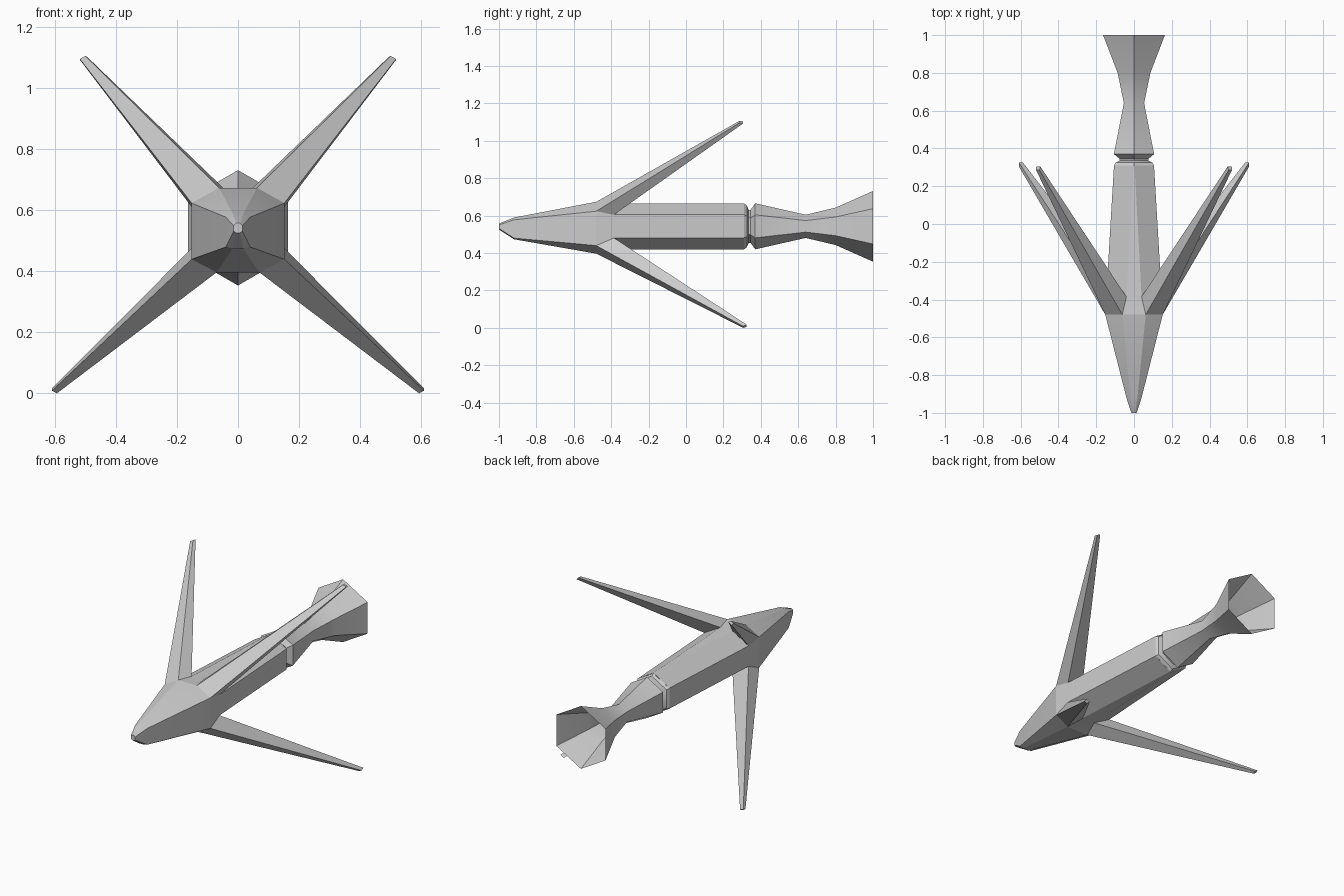
import bpy, bmesh, math
from mathutils import Vector

if "Cube" in bpy.data.objects:
    bpy.data.objects.remove(bpy.data.objects["Cube"])

CZ = 0.543


def finish(bm, name, angle):
    bmesh.ops.recalc_face_normals(bm, faces=bm.faces)
    mesh = bpy.data.meshes.new(name)
    bm.to_mesh(mesh)
    bm.free()
    ob = bpy.data.objects.new(name, mesh)
    bpy.context.collection.objects.link(ob)
    bpy.ops.object.select_all(action='DESELECT')
    ob.select_set(True)
    bpy.context.view_layer.objects.active = ob
    bpy.ops.object.shade_smooth_by_angle(angle=math.radians(angle))
    return ob


def ring8(bm, y, xt, zt, xs, zu, zl, xb, zb):
    pts = [(xt, zt), (xs, zu), (xs, zl), (xb, zb),
           (-xb, zb), (-xs, zl), (-xs, zu), (-xt, zt)]
    return [bm.verts.new((x, y, z)) for x, z in pts]


# Pronged head and shaft: eight-sided sections from nose to rear
sections = [
    (-1.00, 0.006, 0.558, 0.014, 0.550, 0.532, 0.006, 0.526),
    (-0.92, 0.018, 0.590, 0.040, 0.578, 0.480, 0.018, 0.474),
    (-0.48, 0.062, 0.674, 0.152, 0.624, 0.440, 0.070, 0.397),
    (-0.385, 0.040, 0.666, 0.147, 0.605, 0.481, 0.040, 0.420),
    (0.31, 0.003, 0.666, 0.106, 0.605, 0.481, 0.003, 0.420),
]
bm = bmesh.new()
rings = [ring8(bm, *s) for s in sections]
# corner quads of the shoulder that grow into prongs: index -> tip centre
tips = {0: (0.508, 0.295, 1.10), 6: (-0.508, 0.295, 1.10),
        2: (0.600, 0.315, 0.008), 4: (-0.600, 0.315, 0.008)}
for r, (a, b) in enumerate(zip(rings, rings[1:])):
    for i in range(8):
        j = (i + 1) % 8
        quad = [a[i], a[j], b[j], b[i]]
        if r == 2 and i in tips:
            mid = sum((v.co for v in quad), Vector()) / 4
            end = [bm.verts.new(Vector(tips[i]) + (v.co - mid) * 0.2) for v in quad]
            for k in range(4):
                m = (k + 1) % 4
                bm.faces.new((quad[k], quad[m], end[m], end[k]))
            bm.faces.new(end)
        else:
            bm.faces.new(quad)
bm.faces.new(rings[0])
finish(bm, "pronged_head_and_shaft", 15)

# Grooved collar and flared, open tail: six-sided sections (y, radius)
bm = bmesh.new()
prev = None
for y, rad in [(0.31, 0.123), (0.325, 0.112), (0.335, 0.088), (0.345, 0.088),
               (0.37, 0.123), (0.64, 0.062), (0.80, 0.100), (1.0, 0.189)]:
    ring = [bm.verts.new((rad * math.sin(k * math.pi / 3), y,
                          CZ + rad * math.cos(k * math.pi / 3))) for k in range(6)]
    if prev:
        for k in range(6):
            m = (k + 1) % 6
            bm.faces.new((prev[k], prev[m], ring[m], ring[k]))
    prev = ring
finish(bm, "flared_tail", 30)
